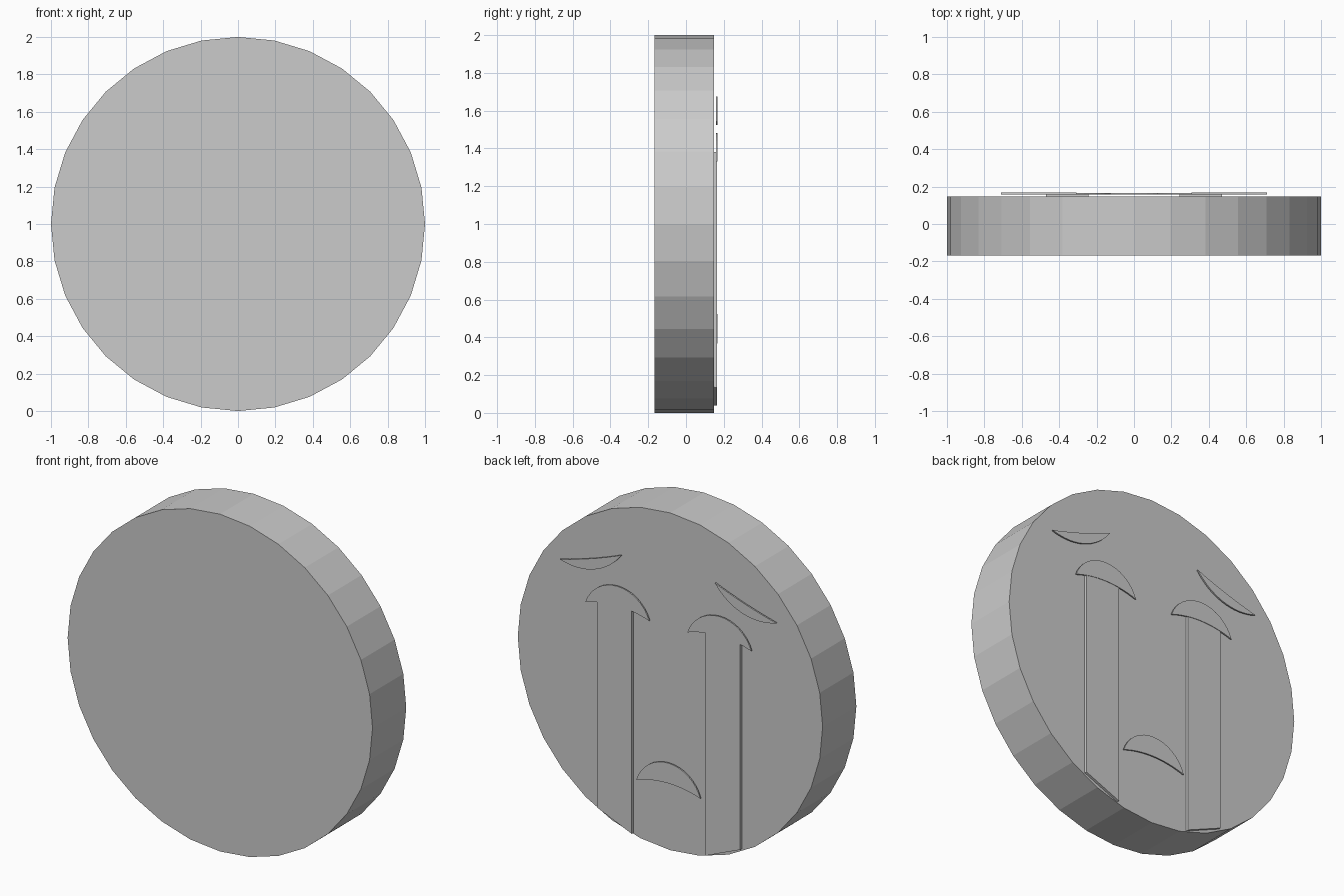
import bpy, bmesh, math

if "Cube" in bpy.data.objects:
    bpy.data.objects.remove(bpy.data.objects["Cube"])

grey = bpy.data.materials.new("plain grey")
grey.diffuse_color = (0.6, 0.6, 0.6, 1)
grey.use_nodes = True
grey.node_tree.nodes["Principled BSDF"].inputs["Base Color"].default_value = grey.diffuse_color


def plate(name, outline, y0, y1):
    """Extrude a closed x-z outline from y0 to y1."""
    bm = bmesh.new()
    face = bm.faces.new([bm.verts.new((x, y0, z)) for x, z in outline])
    ext = bmesh.ops.extrude_face_region(bm, geom=[face])
    verts = [g for g in ext["geom"] if isinstance(g, bmesh.types.BMVert)]
    bmesh.ops.translate(bm, verts=verts, vec=(0, y1 - y0, 0))
    bmesh.ops.recalc_face_normals(bm, faces=bm.faces)
    me = bpy.data.meshes.new(name)
    bm.to_mesh(me)
    bm.free()
    me.materials.append(grey)
    ob = bpy.data.objects.new(name, me)
    bpy.context.collection.objects.link(ob)
    return ob


def arc(p, q, height, n=16):
    """Circular arc from p to q, bulging left of p->q by height."""
    dx, dz = q[0] - p[0], q[1] - p[1]
    c = math.hypot(dx, dz)
    ux, uz = dx / c, dz / c
    r = (c * c / 4 + height * height) / (2 * height)
    half = 2 * math.atan2(2 * height, c)
    pts = []
    for i in range(n + 1):
        a = -half + 2 * half * i / n
        s, h = c / 2 + r * math.sin(a), r * math.cos(a) - (r - height)
        pts.append((p[0] + ux * s - uz * h, p[1] + uz * s + ux * h))
    return pts


def crescent(p, q, outer, inner):
    return arc(p, q, outer) + arc(p, q, inner)[-2:0:-1]


# Round face disc
disc = [(math.sin(i * math.pi / 16), 1 + math.cos(i * math.pi / 16)) for i in range(32)]
plate("face_disc", disc, -0.168, 0.148)

# Downturned mouth
plate("mouth", crescent((-0.21, 0.368), (0.21, 0.368), 0.155, 0.035), 0.158, 0.166)

# Eyes, tear streams and slanted brows on both sides
eye = crescent((0.125, 1.332), (0.545, 1.332), 0.15, 0.035)
tear = [(0.242, 1.38), (0.242, 0.038), (0.47, 0.134), (0.47, 1.38)]
brow = crescent((0.71, 1.543), (0.307, 1.674), 0.07, 0.008)
for side, s in (("right", 1), ("left", -1)):
    for name, outline, y0, y1 in (("eye", eye, 0.158, 0.166),
                                  ("tear", tear, 0.146, 0.163),
                                  ("brow", brow, 0.159, 0.168)):
        plate(f"{name}_{side}", [(s * x, z) for x, z in outline], y0, y1)
